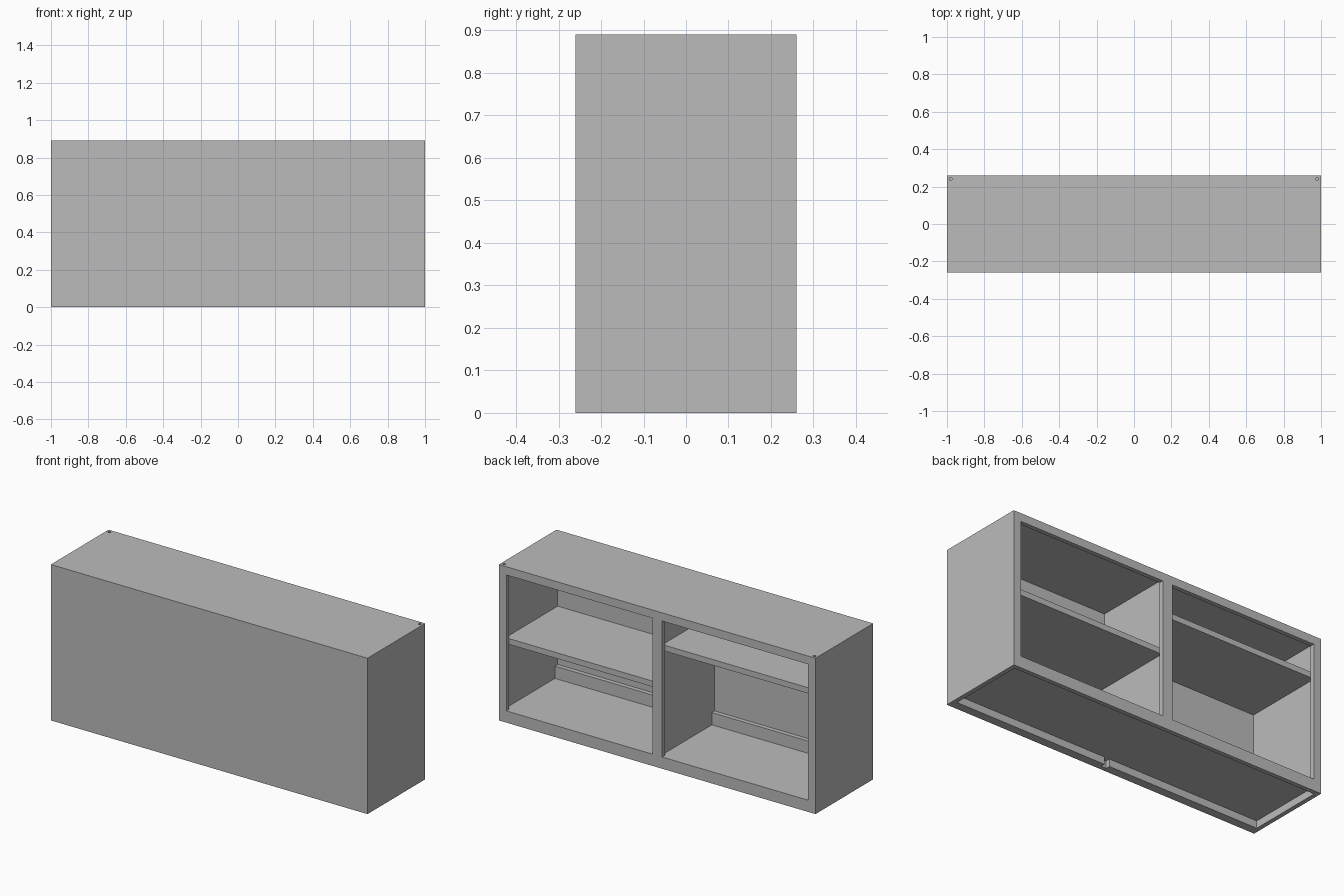
import bpy
import bmesh

default = bpy.data.objects.get("Cube")
if default:
    bpy.data.objects.remove(default, do_unlink=True)

# One plain grey board colour
grey = bpy.data.materials.new("board_grey")
grey.use_nodes = True
grey.diffuse_color = (0.5, 0.5, 0.5, 1)
grey.node_tree.nodes["Principled BSDF"].inputs["Base Color"].default_value = (0.5, 0.5, 0.5, 1)

# Overall size and board sizes
W, D, H = 1.0, 0.26, 0.89      # half width, half depth, height
T = 0.025                      # board thickness
HALF = 0.016                   # half thickness of the divider
STILE = 0.047                  # width of the back frame
FLOOR = 0.067                  # top of the floor
IN_X, IN_Y, TOP = W - T, D - T, H - T


def finish(name, bm):
    mesh = bpy.data.meshes.new(name)
    bm.to_mesh(mesh)
    bm.free()
    obj = bpy.data.objects.new(name, mesh)
    mesh.materials.append(grey)
    bpy.context.collection.objects.link(obj)
    return obj


def board(name, x, y, z):
    """Box between the given (low, high) limits on each axis."""
    bm = bmesh.new()
    bmesh.ops.create_cube(bm, size=1)
    for v in bm.verts:
        v.co = [lim[0] if c < 0 else lim[1] for c, lim in zip(v.co, (x, y, z))]
    return finish(name, bm)


def sided(side, low, high):
    """Limits mirrored to the given side."""
    return (low, high) if side > 0 else (-high, -low)


# Carcass
top = board("top_panel", (-W, W), (-D, D), (TOP, H))
board("front_panel", (-W, W), (-D, -IN_Y), (0, TOP))
board("floor_panel", (-IN_X, IN_X), (-IN_Y, IN_Y), (FLOOR - T, FLOOR))
board("divider", (-HALF, HALF), (-IN_Y, IN_Y), (FLOOR, TOP))

# Back frame
back = (IN_Y, D)
board("back_top_rail", (-W, W), back, (H - STILE, TOP))
board("back_bottom_rail", (-W, W), back, (0, FLOOR))
board("back_middle_stile", (-0.031, 0.031), back, (FLOOR, H - STILE))

for side, label, shelf_top in ((1, "left", 0.47), (-1, "right", 0.695)):
    bay = sided(side, HALF, IN_X)
    rail = (-IN_Y, -IN_Y + T)
    board(label + "_side_panel", sided(side, IN_X, W), (-IN_Y, IN_Y), (0, TOP))
    board(label + "_back_stile", sided(side, W - STILE, W), back, (FLOOR, H - STILE))
    board(label + "_shelf", bay, (-IN_Y, IN_Y), (shelf_top - 0.033, shelf_top))
    # Stiffening rails behind the front panel
    board(label + "_upper_front_rail", bay, rail, (TOP - 0.07, TOP))
    board(label + "_lower_front_rail", bay, rail, (0, 0.137))

    # Small peg hole in the rear corner of the top
    bm = bmesh.new()
    bmesh.ops.create_cone(bm, cap_ends=True, segments=8, radius1=0.008, radius2=0.008, depth=0.04)
    cutter = finish(label + "_hole_cutter", bm)
    cutter.location = (side * 0.98, 0.24, H)
    cutter.hide_render = True
    cutter.display_type = 'WIRE'
    cutter.hide_set(True)
    cut = top.modifiers.new(label + "_hole", 'BOOLEAN')
    cut.operation = 'DIFFERENCE'
    cut.object = cutter
